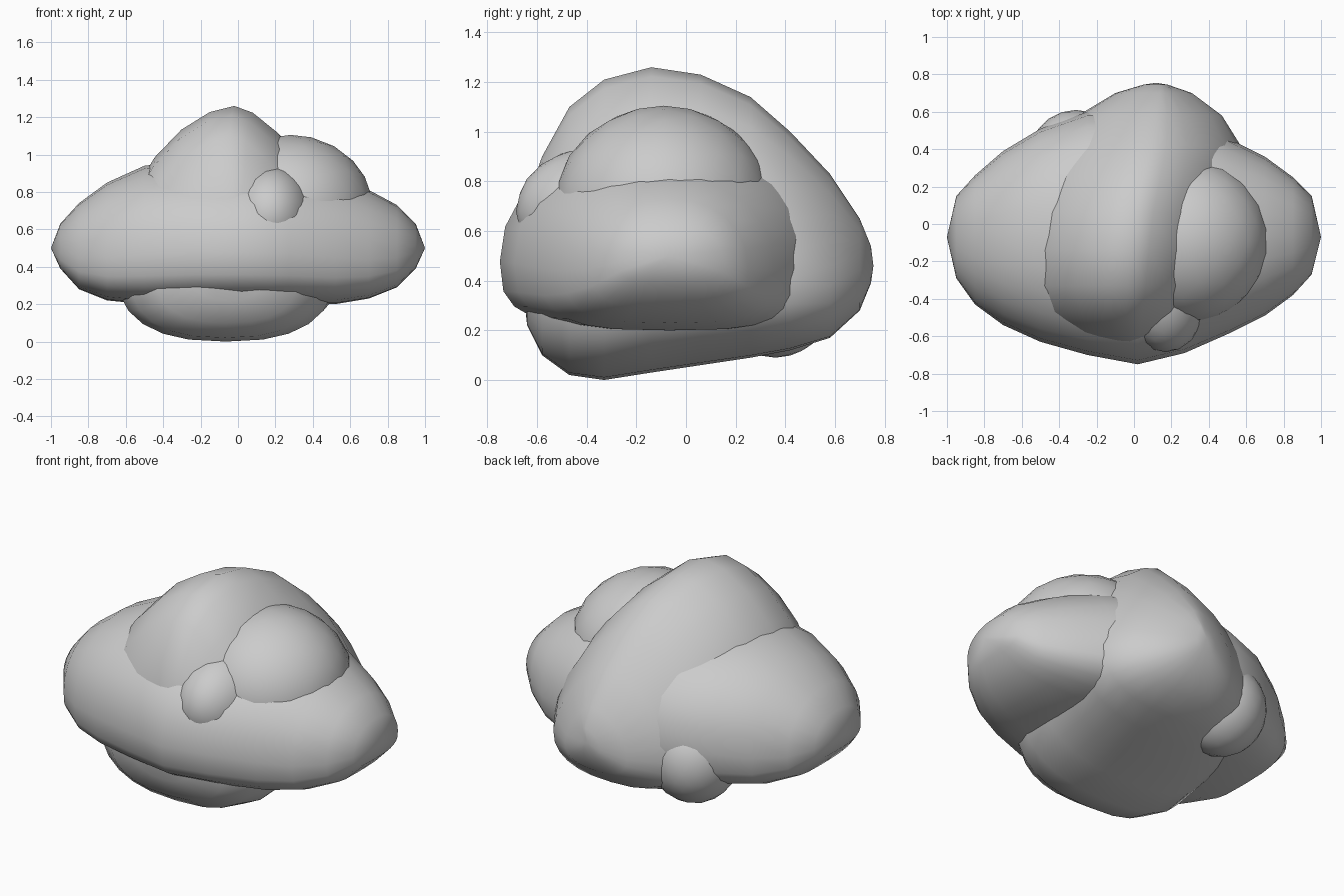
import bpy, bmesh
from math import sin, cos, pi, copysign

if "Cube" in bpy.data.objects:
    bpy.data.objects.remove(bpy.data.objects["Cube"])

SEG = 24

def spow(v, p):
    return copysign(abs(v) ** p, v)

def loft_blob(name, axis, start, end, sections, mid, left_pow, right_pow, low_pow, lean=0):
    """Rings along an axis: (position, side min, side max, bottom, top); tips are (position, side, z)."""
    def place(t, s, z):
        return (t, s, z) if axis == "x" else (s, t, z)
    bm = bmesh.new()
    rings = []
    for t, s0, s1, z0, z1 in sections:
        zc = z0 + mid * (z1 - z0)
        ring = []
        for i in range(SEG):
            a = 2 * pi * i / SEG
            up = sin(a) >= 0
            p = (right_pow if cos(a) > 0 else left_pow) if up else low_pow
            s = (s0 + s1) / 2 + (s1 - s0) / 2 * spow(cos(a), p)
            if up:
                s += lean * sin(a) ** 4
            h = (z1 - zc) if up else (zc - z0)
            ring.append(bm.verts.new(place(t, s, zc + h * spow(sin(a), p))))
        rings.append(ring)
    for a, b in zip(rings, rings[1:]):
        for i in range(SEG):
            j = (i + 1) % SEG
            bm.faces.new((a[i], a[j], b[j], b[i]))
    for tip, ring in ((start, rings[0]), (end, rings[-1])):
        v = bm.verts.new(place(*tip))
        for i in range(SEG):
            bm.faces.new((v, ring[i], ring[(i + 1) % SEG]))
    finish(name, bm)

def ellipsoid(name, centre, radii):
    bm = bmesh.new()
    bmesh.ops.create_icosphere(bm, subdivisions=3, radius=1)
    for v in bm.verts:
        v.co = [c + r * k for c, r, k in zip(centre, radii, v.co)]
    finish(name, bm)

def finish(name, bm):
    bmesh.ops.recalc_face_normals(bm, faces=bm.faces)
    me = bpy.data.meshes.new(name)
    bm.to_mesh(me)
    bm.free()
    for p in me.polygons:
        p.use_smooth = True
    bpy.context.collection.objects.link(bpy.data.objects.new(name, me))

# wide puff running left to right
loft_blob("wide_puff", "x", (-1, -.07, .5), (1, -.07, .5), [
    (-.95, -.29, .15, .39, .63),
    (-.85, -.43, .26, .28, .74),
    (-.7, -.54, .39, .22, .85),
    (-.5, -.63, .51, .20, .94),
    (-.25, -.70, .60, .20, .97),
    (.02, -.75, .60, .20, .97),
    (.27, -.69, .57, .20, .95),
    (.52, -.58, .45, .20, .89),
    (.7, -.49, .36, .23, .81),
    (.85, -.38, .25, .29, .73),
    (.95, -.27, .15, .39, .63)], .36, .93, .93, .62)

# tall central puff running front to back
loft_blob("tall_puff", "y", (-.66, -.1, .4), (.755, .12, .46), [
    (-.64, -.25, .15, .22, .73),
    (-.58, -.44, .32, .10, .90),
    (-.47, -.58, .44, .02, 1.10),
    (-.33, -.65, .52, 0, 1.21),
    (-.14, -.65, .55, .03, 1.26),
    (.06, -.62, .57, .06, 1.23),
    (.26, -.55, .59, .09, 1.14),
    (.42, -.45, .57, .12, 1.0),
    (.58, -.30, .47, .17, .83),
    (.7, -.10, .31, .28, .65),
    (.745, .05, .18, .39, .54)], .32, 1.15, 1.3, .8, .03)

# smaller puffs
ellipsoid("right_puff", (.28, -.09, .70), (.445, .44, .405))
ellipsoid("front_puff", (.17, -.36, .68), (.23, .325, .26))
ellipsoid("back_left_puff", (-.31, .36, .35), (.25, .25, .26))
